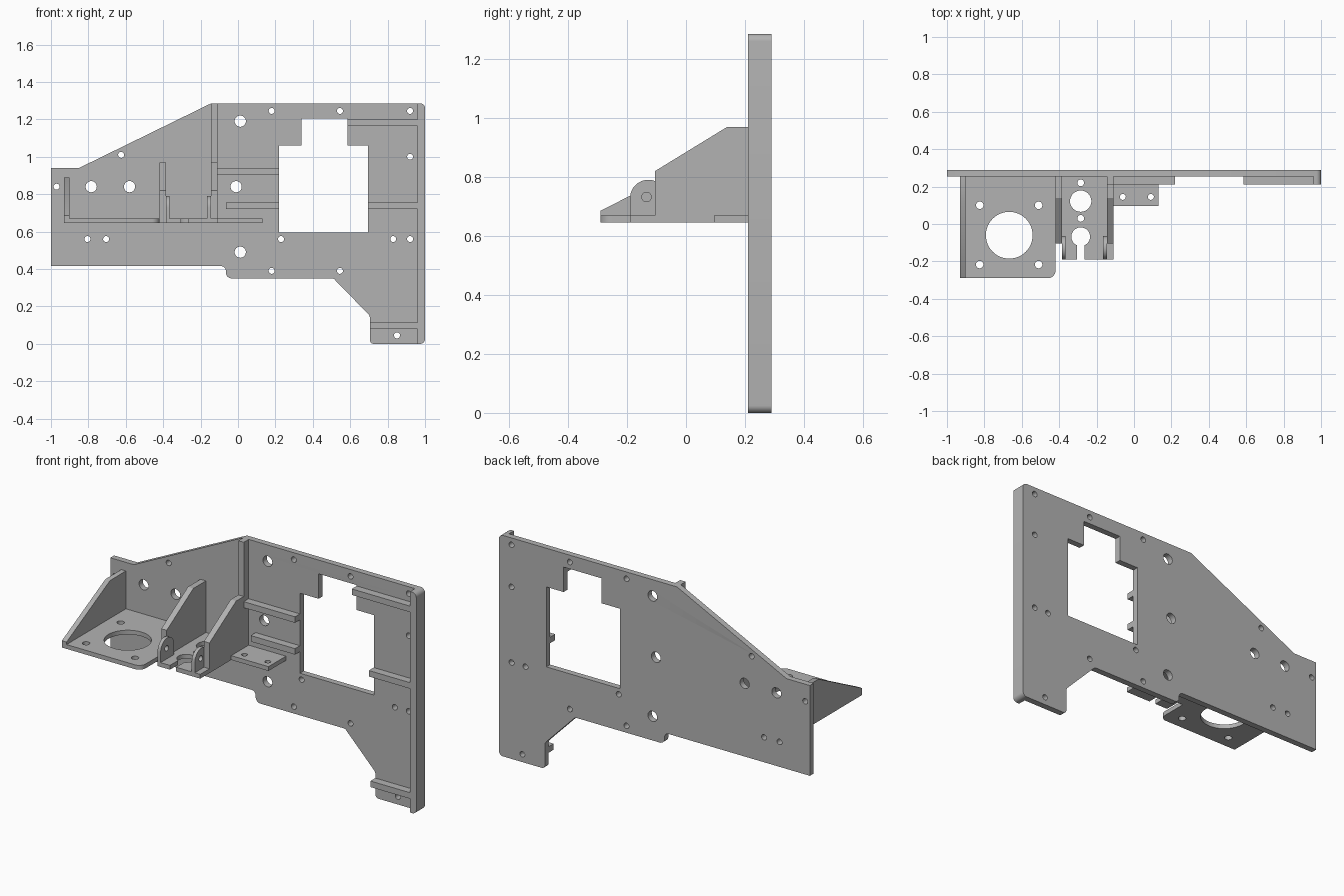
import bpy
from math import cos, sin, pi
from mathutils import Matrix, Vector
import bmesh

if "Cube" in bpy.data.objects:
    bpy.data.objects.remove(bpy.data.objects["Cube"])

grey = bpy.data.materials.new("plain grey")
grey.use_nodes = True
colour = (0.45, 0.45, 0.45, 1)
grey.diffuse_color = colour
grey.node_tree.nodes["Principled BSDF"].inputs["Base Color"].default_value = colour

# Profile plane and extrusion direction for each axis
AXES = {
    "x": Matrix(((0, 0, 1), (1, 0, 0), (0, 1, 0))),
    "y": Matrix(((1, 0, 0), (0, 0, -1), (0, 1, 0))),
    "z": Matrix.Identity(3),
}


def rounded(points, steps=6):
    """Replace every corner given as (a, b, radius) with a fillet."""
    out = []
    for i, p in enumerate(points):
        c = Vector(p[:2])
        if len(p) == 2:
            out.append(c)
            continue
        u = (Vector(points[i - 1][:2]) - c).normalized()
        v = (Vector(points[(i + 1) % len(points)][:2]) - c).normalized()
        half = u.angle(v) / 2
        reach = p[2] / abs(sin(half) / cos(half))
        centre = c + (u + v).normalized() * (p[2] / sin(half))
        start, end = c + u * reach - centre, c + v * reach - centre
        for k in range(steps + 1):
            out.append(centre + start.lerp(end, k / steps).normalized() * p[2])
    return out


def circle(a, b, r, n=32):
    return [(a + r * cos(2 * pi * k / n), b + r * sin(2 * pi * k / n)) for k in range(n)]


def box(a0, a1, b0, b1):
    return [(a0, b0), (a1, b0), (a1, b1), (a0, b1)]


def panel(name, axis, low, high, outline, holes=()):
    """Extrude an outline with holes between two positions on an axis."""
    curve = bpy.data.curves.new(name, "CURVE")
    curve.dimensions = "2D"
    curve.fill_mode = "BOTH"
    curve.extrude = (high - low) / 2
    for loop in [rounded(outline), *holes]:
        spline = curve.splines.new("POLY")
        spline.points.add(len(loop) - 1)
        for point, co in zip(spline.points, loop):
            point.co = (co[0], co[1], 0, 1)
        spline.use_cyclic_u = True
    temp = bpy.data.objects.new(name + " outline", curve)
    bpy.context.collection.objects.link(temp)
    graph = bpy.context.evaluated_depsgraph_get()
    mesh = bpy.data.meshes.new_from_object(temp.evaluated_get(graph))
    bpy.data.objects.remove(temp)
    bm = bmesh.new()
    bm.from_mesh(mesh)
    bmesh.ops.remove_doubles(bm, verts=bm.verts, dist=0.0001)
    bmesh.ops.recalc_face_normals(bm, faces=bm.faces)
    bm.to_mesh(mesh)
    bm.free()
    shift = Vector([(low + high) / 2 if a == axis else 0 for a in "xyz"])
    mesh.transform(Matrix.Translation(shift) @ AXES[axis].to_4x4())
    mesh.materials.clear()
    mesh.materials.append(grey)
    obj = bpy.data.objects.new(name, mesh)
    bpy.context.collection.objects.link(obj)
    bpy.ops.object.select_all(action="DESELECT")
    obj.select_set(True)
    bpy.context.view_layer.objects.active = obj
    bpy.ops.object.shade_smooth_by_angle(angle=pi / 6)
    return obj


# Upright back plate with window and screw holes
FACE, BACK, RIB = 0.255, 0.29, 0.21
TOP = 1.285
plate = [(-1, 0.415), (-0.065, 0.415, 0.025), (-0.065, 0.35, 0.03), (0.51, 0.35, 0.02),
         (0.705, 0.15, 0.03), (0.705, 0, 0.02), (1, 0, 0.025), (1, TOP, 0.025),
         (-0.145, TOP), (-0.85, 0.94), (-1, 0.94)]
window = [(0.22, 0.595), (0.695, 0.595), (0.695, 1.06), (0.585, 1.06),
          (0.585, 1.205), (0.34, 1.205), (0.34, 1.06), (0.22, 1.06)]
screws = [(-0.97, 0.84), (-0.625, 1.01), (0.18, 1.245), (0.545, 1.245), (0.92, 1.245),
          (0.92, 1.0), (0.92, 0.56), (0.83, 0.56), (0.23, 0.56), (0.18, 0.39),
          (0.545, 0.39), (0.85, 0.045), (-0.805, 0.56), (-0.705, 0.56)]
bolts = [(0.012, 1.19), (-0.785, 0.84), (-0.58, 0.84), (-0.01, 0.84), (0.012, 0.49)]
panel("back_plate", "y", FACE, BACK, plate,
      [window] + [circle(*s, 0.016) for s in screws] + [circle(*b, 0.03) for b in bolts])

# Stiffening ribs on the front of the plate
panel("edge_rib", "y", RIB, FACE, [(0.96, 0), (1, 0, 0.025), (1, TOP, 0.025), (0.96, TOP)])
panel("upright_rib", "y", RIB, FACE, box(-0.145, -0.11, 0.97, TOP))
ribs = {
    "upper_left_rib": (-0.11, 0.22, 0.905, 0.94),
    "lower_left_rib": (-0.065, 0.22, 0.72, 0.755),
    "upper_right_rib": (0.585, 0.96, 1.165, 1.2),
    "middle_right_rib": (0.695, 0.96, 0.72, 0.755),
    "foot_rib": (0.705, 0.96, 0.08, 0.115),
}
for name, size in ribs.items():
    panel(name, "y", RIB, FACE, box(*size))

# Motor shelf with its side gusset
LOW, HIGH = 0.645, 0.67
corners = [(a, b) for a in (-0.825, -0.51) for b in (-0.217, 0.1)]
panel("motor_shelf", "z", LOW, HIGH,
      [(-0.9, -0.29), (-0.42, -0.29, 0.04), (-0.42, FACE), (-0.9, FACE)],
      [circle(-0.667, -0.06, 0.125, 48)] + [circle(*c, 0.02) for c in corners])
panel("motor_gusset", "x", -0.93, -0.9,
      [(-0.29, LOW), (FACE, LOW), (FACE, 0.89), (0.11, 0.89), (-0.29, 0.685)])

# Narrow bracket: two gussets, slotted floor and pivot ears
for name, x in (("right_gusset", -0.42), ("left_gusset", -0.145)):
    panel(name, "x", x, x + 0.035,
          [(-0.105, LOW), (FACE, LOW), (FACE, 0.97), (0.14, 0.97), (-0.105, 0.82)])
MID, R = -0.285, 0.05
keyhole = [(MID + R * sin(t), -0.068 - R * cos(t))
           for t in [2 * pi - 0.41 - k * (2 * pi - 0.82) / 28 for k in range(29)]]
floor = [(-0.385, -0.19), (MID - 0.02, -0.19), *keyhole, (MID + 0.02, -0.19),
         (-0.11, -0.19), (-0.11, -0.105), (-0.145, -0.105), (-0.145, FACE), (-0.385, FACE)]
panel("bracket_floor", "z", LOW, HIGH, floor,
      [circle(MID, 0.122, 0.057), circle(MID, 0.22, 0.018), circle(MID, 0.03, 0.018)])
ear = [(-0.19, HIGH), (-0.065, HIGH)]
ear += [(-0.1275 + 0.0625 * cos(pi * k / 16), 0.728 + 0.0625 * sin(pi * k / 16)) for k in range(17)]
for name, x in (("right_ear", -0.385), ("left_ear", -0.165)):
    panel(name, "x", x, x + 0.02, ear, [circle(-0.134, 0.732, 0.016)])

# Small screw tab
panel("screw_tab", "z", LOW, HIGH, box(-0.11, 0.13, 0.095, FACE),
      [circle(x, 0.145, 0.016) for x in (-0.06, 0.09)])
